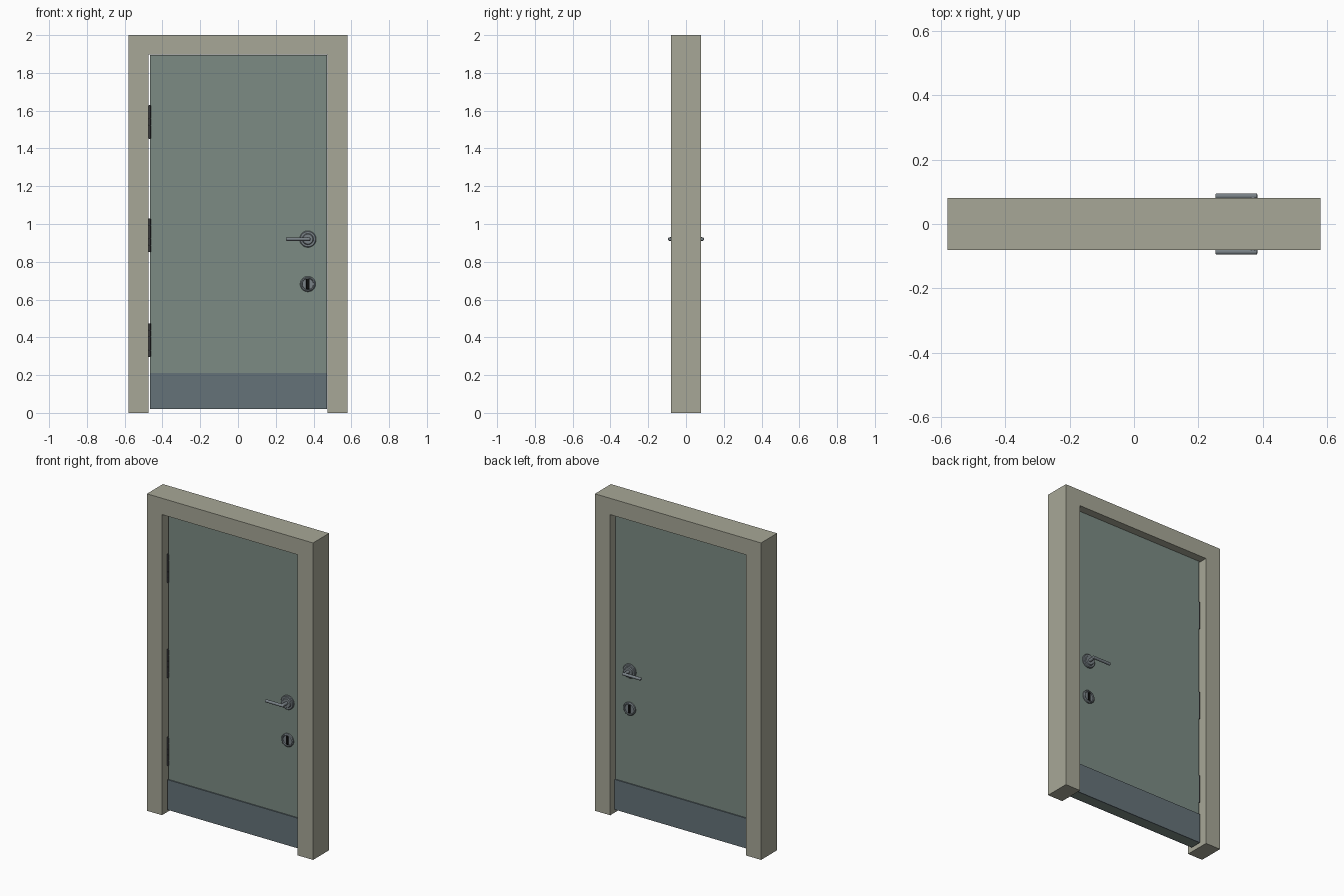
import bpy, bmesh, math
from mathutils import Matrix

if "Cube" in bpy.data.objects:
    bpy.data.objects.remove(bpy.data.objects["Cube"])


def material(name, rgb):
    m = bpy.data.materials.new(name)
    m.diffuse_color = (*rgb, 1)
    m.use_nodes = True
    m.node_tree.nodes["Principled BSDF"].inputs["Base Color"].default_value = m.diffuse_color
    return m


BEIGE = material("frame_paint", (0.39, 0.39, 0.31))
GREEN = material("door_paint", (0.20, 0.26, 0.23))
STEEL = material("kick_steel", (0.13, 0.17, 0.19))
METAL = material("handle_metal", (0.19, 0.22, 0.24))
DARK = material("hinge_metal", (0.04, 0.04, 0.045))
BLACK = material("keyhole_black", (0.004, 0.004, 0.004))


def finish(name, bm, mat, smooth=False, bevel=0):
    bmesh.ops.recalc_face_normals(bm, faces=bm.faces)
    me = bpy.data.meshes.new(name)
    bm.to_mesh(me)
    bm.free()
    me.materials.append(mat)
    ob = bpy.data.objects.new(name, me)
    bpy.context.collection.objects.link(ob)
    if bevel:
        b = ob.modifiers.new("bevel", 'BEVEL')
        b.width, b.segments, b.limit_method = bevel, 3, 'ANGLE'
    if smooth:
        bpy.ops.object.select_all(action='DESELECT')
        ob.select_set(True)
        bpy.context.view_layer.objects.active = ob
        bpy.ops.object.shade_smooth_by_angle(angle=math.radians(35))
    return ob


def prism(name, pts, y0, y1, mat, **kw):
    """Extrude an x-z outline from y0 to y1."""
    bm = bmesh.new()
    face = bm.faces.new([bm.verts.new((x, y0, z)) for x, z in pts])
    new = bmesh.ops.extrude_face_region(bm, geom=[face])["geom"]
    bmesh.ops.translate(bm, vec=(0, y1 - y0, 0),
                        verts=[v for v in new if isinstance(v, bmesh.types.BMVert)])
    return finish(name, bm, mat, **kw)


def box(name, x0, x1, y0, y1, z0, z1, mat, **kw):
    return prism(name, [(x0, z0), (x1, z0), (x1, z1), (x0, z1)], y0, y1, mat, **kw)


def rod(name, centre, r, length, axis, mat, bevel=0):
    turn = {'X': Matrix.Rotation(math.pi / 2, 4, 'Y'),
            'Y': Matrix.Rotation(math.pi / 2, 4, 'X'), 'Z': Matrix()}[axis]
    bm = bmesh.new()
    bmesh.ops.create_cone(bm, cap_ends=True, segments=24, radius1=r, radius2=r,
                          depth=length, matrix=Matrix.Translation(centre) @ turn)
    return finish(name, bm, mat, smooth=True, bevel=bevel)


def lathe(name, profile, x, z, side, mat):
    """Spin (radius, distance from door face) about the y axis."""
    bm = bmesh.new()
    vs = [bm.verts.new((x + r, side * (FACE + d), z)) for r, d in profile]
    edges = [bm.edges.new(p) for p in zip(vs, vs[1:])]
    bmesh.ops.spin(bm, geom=vs + edges, cent=(x, 0, z), axis=(0, 1, 0),
                   angle=2 * math.pi, steps=40)
    bmesh.ops.remove_doubles(bm, verts=bm.verts, dist=1e-5)
    return finish(name, bm, mat, smooth=True)


FACE = 0.03               # half the door thickness
HX, HZ, KZ = 0.37, 0.92, 0.682

# Door frame and leaf
prism("door_frame", [(-.58, 0), (-.475, 0), (-.475, 1.897), (.473, 1.897), (.473, 0),
                     (.58, 0), (.58, 2), (-.58, 2)], -.08, .08, BEIGE)
box("door_leaf", -.465, .472, -FACE, FACE, .02, 1.896, GREEN)

# Fittings on both faces
for side, tag in ((-1, "front"), (1, "back")):
    ya, yb = sorted((side * (FACE - .001), side * (FACE + .007)))
    box(f"kick_plate_{tag}", -.465, .472, ya, yb, .02, .21, STEEL)

    # Lever handle with a stepped round rose
    lathe(f"handle_rose_{tag}", [(0, .016), (.026, .016), (.030, .011), (.040, .011),
                                 (.044, .007), (.044, -.001)], HX, HZ, side, METAL)
    rod(f"handle_neck_{tag}", (HX, side * .057, HZ), .010, .055, 'Y', METAL)
    rod(f"handle_lever_{tag}", (.318, side * .0865, HZ), .009, .130, 'X', METAL, bevel=.004)

    # Lock escutcheon: raised rim, sunken centre and key slot
    lathe(f"lock_rose_{tag}", [(0, .007), (.029, .007), (.031, .013), (.036, .013),
                               (.041, .008), (.041, -.001)], HX, KZ, side, METAL)
    ya, yb = sorted((side * (FACE + .004), side * (FACE + .010)))
    box(f"key_slot_{tag}", HX - .009, HX + .009, ya, yb, KZ - .028, KZ + .028,
        BLACK, bevel=.003)

# Three hinges: leaf in the gap and a five-part knuckle
for i, z in enumerate((.385, .94, 1.54), 1):
    box(f"hinge_{i}_plate", -.475, -.465, -FACE + .002, FACE - .002, z - .088, z + .088, DARK)
    for k in range(5):
        rod(f"hinge_{i}_knuckle_{k + 1}", (-.468, -FACE, z + (k - 2) * .0355),
            .0065, .0335, 'Z', DARK)
    rod(f"hinge_{i}_pin", (-.468, -FACE, z), .004, .178, 'Z', DARK)
